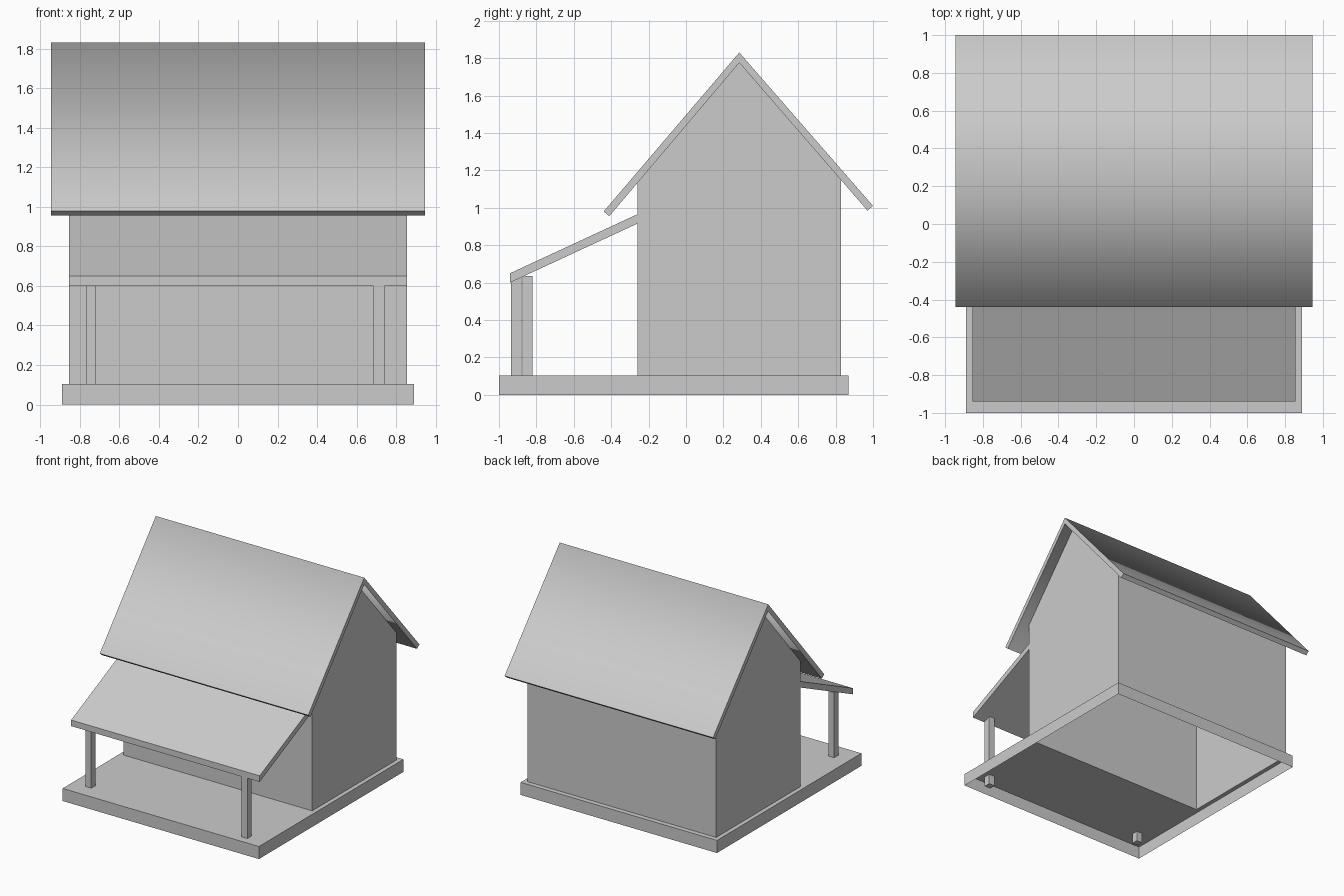
import bpy, bmesh

if "Cube" in bpy.data.objects:
    bpy.data.objects.remove(bpy.data.objects["Cube"])


def finish(name, bm):
    bm.normal_update()
    me = bpy.data.meshes.new(name)
    bm.to_mesh(me)
    bm.free()
    ob = bpy.data.objects.new(name, me)
    bpy.context.collection.objects.link(ob)
    return ob


def prism(name, profile, half_x, skip=(), smooth_points=()):
    """Extrude a (y, z) outline along x; skip = open sides, smooth_points = soft edges."""
    bm = bmesh.new()
    a = [bm.verts.new((-half_x, y, z)) for y, z in profile]
    b = [bm.verts.new((half_x, y, z)) for y, z in profile]
    n = len(profile)
    bm.faces.new(a)
    bm.faces.new(b[::-1])
    for i in range(n):
        if i not in skip:
            j = (i + 1) % n
            bm.faces.new((a[j], a[i], b[i], b[j]))
    # Outlines are given clockwise seen from +x, so every face points outward
    if smooth_points:
        for f in bm.faces:
            f.smooth = True
        soft = [{a[i], b[i]} for i in smooth_points]
        for e in bm.edges:
            e.smooth = set(e.verts) in soft
    return finish(name, bm)


def box(name, x0, x1, y0, y1, z0, z1):
    bm = bmesh.new()
    bmesh.ops.create_cube(bm, size=1)
    for v in bm.verts:
        v.co = (x1 if v.co.x > 0 else x0, y1 if v.co.y > 0 else y0, z1 if v.co.z > 0 else z0)
    return finish(name, bm)


# Base: open-bottomed skirt with a deck that has an opening under the house
bm = bmesh.new()
loops = []
for hx, y0, y1, z in ((0.89, -1.0, 0.87, 0.0), (0.89, -1.0, 0.87, 0.103), (0.855, -0.26, 0.83, 0.103)):
    loops.append([bm.verts.new((x, y, z)) for x, y in ((-hx, y0), (hx, y0), (hx, y1), (-hx, y1))])
for low, high in zip(loops, loops[1:]):
    for i in range(4):
        j = (i + 1) % 4
        bm.faces.new((low[i], low[j], high[j], high[i]))
finish("base_deck", bm)

# House walls with gables, open at the floor and under the roof
prism("house_walls", [(-0.26, 0.103), (-0.26, 1.132), (0.285, 1.775), (0.83, 1.147), (0.83, 0.103)],
      0.855, skip=(1, 2, 4))

# Main roof, softly shaded across the ridge
prism("main_roof", [(-0.41, 0.955), (-0.44, 0.98), (0.285, 1.83), (1.0, 1.01), (0.97, 0.985), (0.285, 1.775)],
      0.945, smooth_points=(2, 5))

# Porch roof
prism("porch_roof", [(-0.94, 0.60), (-0.94, 0.65), (-0.26, 0.965), (-0.26, 0.915)], 0.855)

# Porch posts, slightly uneven and poking through the deck
box("left_porch_post", -0.77, -0.718, -0.875, -0.82, 0.02, 0.636)
box("right_porch_post", 0.685, 0.74, -0.935, -0.88, 0.02, 0.636)
